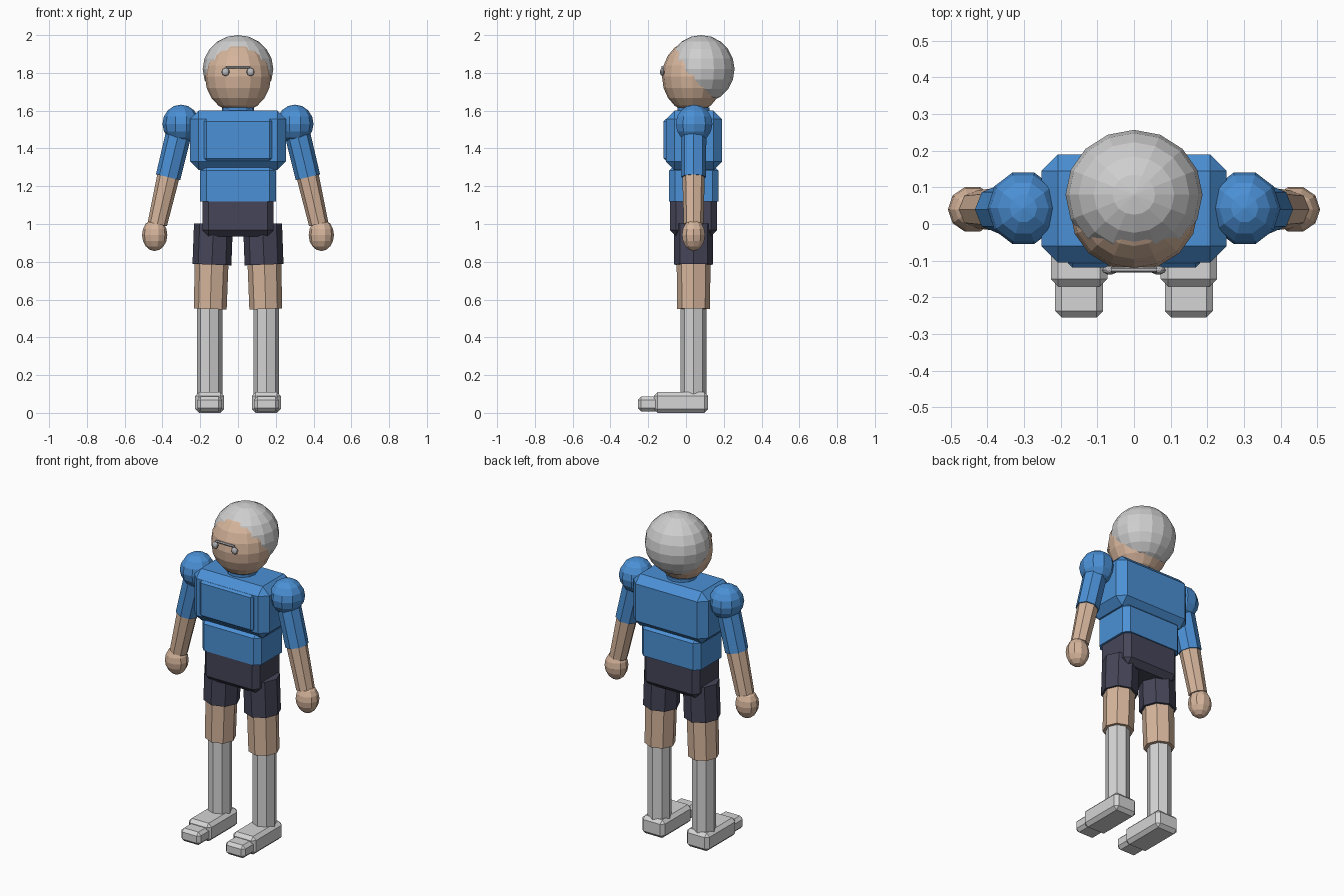
import bpy, bmesh
from mathutils import Vector, Matrix

cube = bpy.data.objects.get("Cube")
if cube:
    bpy.data.objects.remove(cube, do_unlink=True)


def material(name, r, g, b):
    m = bpy.data.materials.new(name)
    m.use_nodes = True
    m.diffuse_color = (r, g, b, 1)
    bsdf = next(n for n in m.node_tree.nodes if n.type == 'BSDF_PRINCIPLED')
    bsdf.inputs["Base Color"].default_value = (r, g, b, 1)
    return m


BLUE = material("shirt blue", 0.07, 0.28, 0.67)
SKIN = material("skin tan", 0.67, 0.46, 0.33)
NAVY = material("shorts navy", 0.06, 0.06, 0.1)
WHITE = material("sock white", 0.66, 0.66, 0.66)
HAIR = material("hair grey", 0.62, 0.62, 0.62)
METAL = material("spectacle grey", 0.5, 0.5, 0.52)


def finish(name, bm, mat):
    mesh = bpy.data.meshes.new(name)
    bmesh.ops.recalc_face_normals(bm, faces=bm.faces)
    bm.to_mesh(mesh)
    bm.free()
    mesh.materials.append(mat)
    obj = bpy.data.objects.new(name, mesh)
    bpy.context.collection.objects.link(obj)
    return obj


def block(name, mat, low, high, bevel, flat_top=False, flat_bottom=False):
    """Chamfered box between two corners; top or bottom rim may stay sharp."""
    low, high = Vector(low), Vector(high)
    bm = bmesh.new()
    bmesh.ops.create_cube(bm, size=1)
    size = high - low
    for v in bm.verts:
        v.co = (low + high) / 2 + Vector(a * b for a, b in zip(v.co, size))

    def chamfered(e):
        z = [v.co.z for v in e.verts]
        at_top = min(z) > high.z - 1e-4
        at_bottom = max(z) < low.z + 1e-4
        return not (flat_top and at_top or flat_bottom and at_bottom)

    bmesh.ops.bevel(bm, geom=[e for e in bm.edges if chamfered(e)], offset=bevel,
                    segments=1, affect='EDGES', profile=0.5)
    return finish(name, bm, mat)


def ball(name, mat, center, radii, segments, rings, tilt=0):
    bm = bmesh.new()
    place = (Matrix.Translation(center) @ Matrix.Rotation(tilt, 4, 'Y')
             @ Matrix.Diagonal((*radii, 1)) @ Matrix.Rotation(1.5708, 4, 'Z'))
    bmesh.ops.create_uvsphere(bm, u_segments=segments, v_segments=rings,
                              radius=1, matrix=place)
    return finish(name, bm, mat)


def limb(name, mat, start, end, r_start, r_end, sides=8):
    """Tapered prism from start to end."""
    start, end = Vector(start), Vector(end)
    axis = end - start
    turn = Vector((0, 0, -1)).rotation_difference(axis).to_matrix().to_4x4()
    bm = bmesh.new()
    bmesh.ops.create_cone(bm, cap_ends=True, segments=sides, radius1=r_end,
                          radius2=r_start, depth=axis.length,
                          matrix=Matrix.Translation((start + end) / 2) @ turn)
    return finish(name, bm, mat)


# Head, hair and neck
ball("head", SKIN, (0, 0.035, 1.78), (0.175, 0.162, 0.19), 16, 10)
ball("hair", HAIR, (0, 0.08, 1.82), (0.187, 0.177, 0.18), 16, 10)
limb("neck", SKIN, (0, 0.04, 1.68), (0, 0.04, 1.58), 0.075, 0.075, 10)
limb("collar", BLUE, (0, 0.04, 1.617), (0, 0.04, 1.58), 0.085, 0.085, 12)

# Torso
block("chest", BLUE, (-0.253, -0.105, 1.285), (0.253, 0.19, 1.6), 0.045)
block("chest_panel", BLUE, (-0.18, -0.119, 1.335), (0.18, -0.08, 1.555), 0.012)
block("abdomen", BLUE, (-0.2, -0.09, 1.12), (0.2, 0.172, 1.315), 0.032, flat_bottom=True)
block("shorts_seat", NAVY, (-0.187, -0.085, 0.935), (0.187, 0.165, 1.12), 0.032, flat_top=True)

# Spectacles
limb("spectacle_bar", METAL, (-0.063, -0.125, 1.83), (0.063, -0.125, 1.83), 0.007, 0.007, 6)

for side, s in (("left", 1), ("right", -1)):
    ball(side + "_lens", METAL, (s * 0.066, -0.126, 1.805), (0.021, 0.012, 0.021), 10, 8)

    # Arm
    ball(side + "_shoulder", BLUE, (s * 0.302, 0.043, 1.53), (0.098, 0.102, 0.102), 10, 8)
    limb(side + "_sleeve", BLUE, (s * 0.302, 0.04, 1.53), (s * 0.37, 0.04, 1.248), 0.068, 0.066)
    limb(side + "_forearm", SKIN, (s * 0.365, 0.04, 1.27), (s * 0.427, 0.04, 1.0), 0.06, 0.052)
    ball(side + "_hand", SKIN, (s * 0.441, 0.04, 0.942), (0.067, 0.064, 0.085), 10, 8)

    # Leg
    limb(side + "_shorts_leg", NAVY, (s * 0.13, 0.04, 1.0), (s * 0.138, 0.04, 0.785), 0.103, 0.103)
    limb(side + "_thigh", SKIN, (s * 0.138, 0.04, 0.85), (s * 0.147, 0.04, 0.55), 0.09, 0.087)
    limb(side + "_sock", WHITE, (s * 0.15, 0.04, 0.6), (s * 0.15, 0.04, 0.06), 0.068, 0.068)

    # Shoe
    x = s * 0.15
    block(side + "_shoe", WHITE, (x - 0.077, -0.17, 0), (x + 0.077, 0.117, 0.11), 0.02)
    block(side + "_shoe_toe", WHITE, (x - 0.066, -0.255, 0.008), (x + 0.066, -0.12, 0.087), 0.018)
